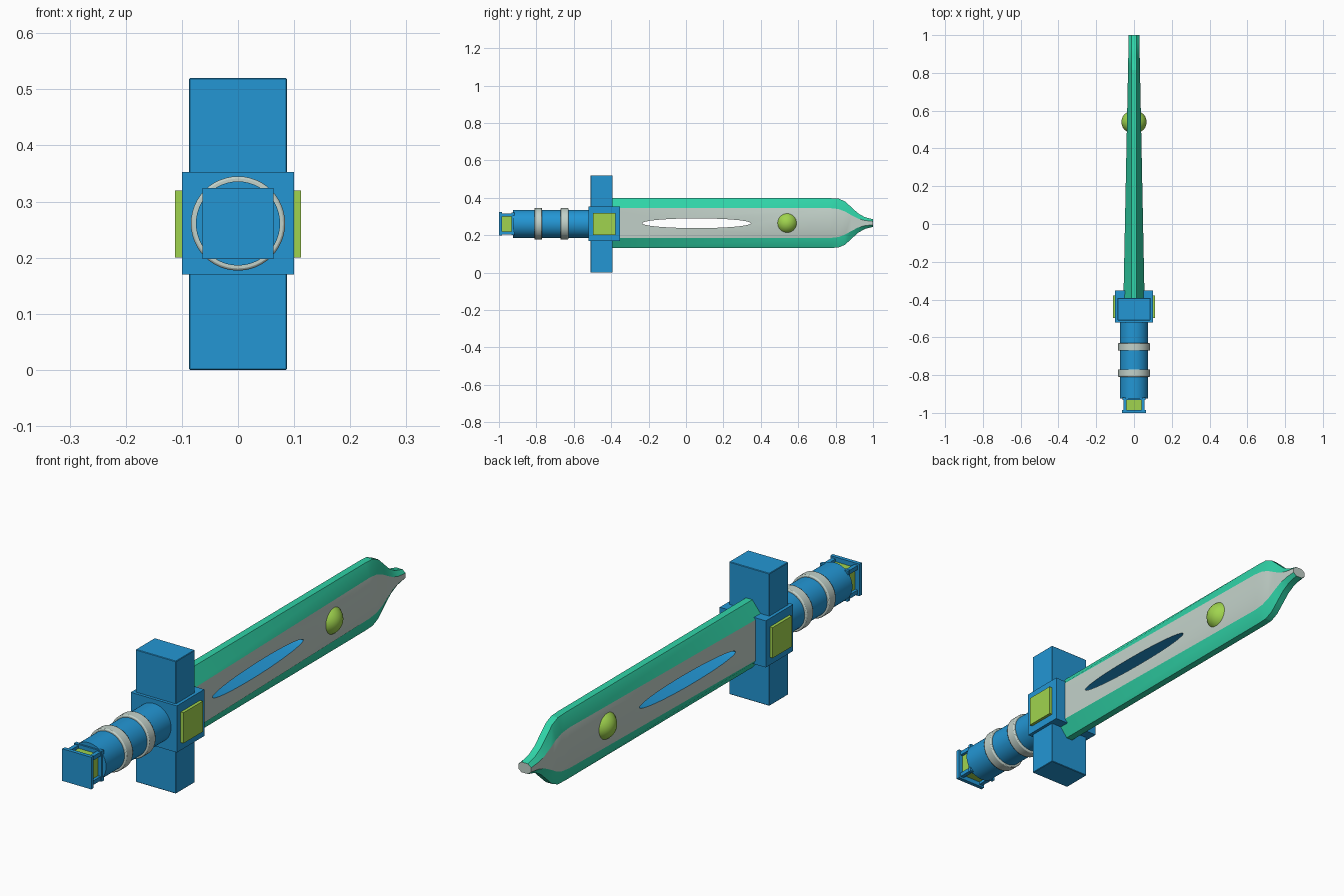
import bpy, bmesh, math

if "Cube" in bpy.data.objects:
    bpy.data.objects.remove(bpy.data.objects["Cube"])

ZC = 0.261  # height of the sword's long axis


def material(name, rgb):
    lin = [((c / 255 + 0.055) / 1.055) ** 2.4 for c in rgb]
    m = bpy.data.materials.new(name)
    m.diffuse_color = (*lin, 1)
    m.use_nodes = True
    m.node_tree.nodes["Principled BSDF"].inputs["Base Color"].default_value = m.diffuse_color
    return m


BLUE = material("blue", (35, 150, 212))
LIME = material("lime", (160, 212, 78))
GREY = material("pale grey", (194, 209, 201))
TEAL = material("teal", (48, 212, 168))


def finish(ob, name, mat, smooth=None):
    ob.name = name
    if mat:
        ob.data.materials.append(mat)
    if smooth:
        bpy.ops.object.shade_smooth_by_angle(angle=math.radians(smooth))
    return ob


def box(name, mat, x, y, z, bevel=0.0):
    """Box from (min, max) ranges; z is relative to the sword axis."""
    size = [b - a for a, b in (x, y, z)]
    mid = [(a + b) / 2 for a, b in (x, y, z)]
    bpy.ops.mesh.primitive_cube_add(size=1, location=(mid[0], mid[1], mid[2] + ZC))
    ob = bpy.context.object
    ob.scale = size
    bpy.ops.object.transform_apply(location=False, rotation=False, scale=True)
    if bevel:
        mod = ob.modifiers.new("bevel", 'BEVEL')
        mod.width, mod.segments = bevel, 1
    return finish(ob, name, mat)


def rod(name, mat, r, y0, y1, bevel=0.0):
    bpy.ops.mesh.primitive_cylinder_add(vertices=48, radius=r, depth=y1 - y0,
                                        location=(0, (y0 + y1) / 2, ZC),
                                        rotation=(math.pi / 2, 0, 0))
    ob = bpy.context.object
    if bevel:
        mod = ob.modifiers.new("bevel", 'BEVEL')
        mod.width, mod.segments = bevel, 2
    return finish(ob, name, mat, 35)


# Cross guard, centre block and side plates
box("cross_guard", BLUE, (-.0875, .0875), (-.51, -.392), (-.261, .259), .002)
box("guard_block", BLUE, (-.1, .1), (-.522, -.352), (-.091, .092))
for side, s in (("left", -1), ("right", 1)):
    box("guard_plate_" + side, LIME, sorted((s * .09, s * .112)), (-.498, -.378), (-.061, .059))

# Grip with two rings
rod("grip", BLUE, .075, -.925, -.5)
for i, y in enumerate((-.79, -.65)):
    rod(f"grip_ring_{i + 1}", GREY, .084, y - .021, y + .021, .004)

# Pommel: two square plates, four posts and a coloured core
box("pommel_core", LIME, (-.045, .045), (-.99, -.925), (-.045, .045))
box("pommel_end_plate", BLUE, (-.063, .063), (-1, -.985), (-.063, .063))
box("pommel_inner_plate", BLUE, (-.06, .06), (-.932, -.918), (-.06, .06))
for sx in (-1, 1):
    for sz in (-1, 1):
        box("pommel_post", BLUE, sorted((sx * .04, sx * .056)), (-.99, -.925),
            sorted((sz * .04, sz * .056)))

# Blade: eight-sided section lofted along y (y, edge half height, flat half height)
stations = [(-.45, .133, .08), (.77, .133, .08), (.815, .131, .075), (.85, .116, .062),
            (.885, .084, .042), (.92, .052, .024), (.955, .032, .014), (1, .02, .009)]
bm = bmesh.new()
rings = []
for y, ze, zg in stations:
    hx, ex = .055 - .02 * (y + .35), .014
    sec = [(hx, -zg), (hx, zg), (ex, ze), (-ex, ze), (-hx, zg), (-hx, -zg), (-ex, -ze), (ex, -ze)]
    rings.append([bm.verts.new((x, y, z + ZC + .004)) for x, z in sec])
for a, b in zip(rings, rings[1:]):
    for j in range(8):
        k = (j + 1) % 8
        f = bm.faces.new((a[j], a[k], b[k], b[j]))
        f.material_index = 0 if j in (0, 4) else 1
bm.faces.new(rings[0])
bm.faces.new(rings[-1])
bmesh.ops.recalc_face_normals(bm, faces=bm.faces)
mesh = bpy.data.meshes.new("blade")
bm.to_mesh(mesh)
bm.free()
blade = bpy.data.objects.new("blade", mesh)
bpy.context.collection.objects.link(blade)
for m in (GREY, TEAL, BLUE):
    mesh.materials.append(m)

# Long oval slot cut through the blade, with blue walls
bpy.ops.mesh.primitive_cylinder_add(vertices=64, radius=1, depth=.3, location=(0, .057, ZC + .003),
                                    rotation=(0, math.pi / 2, 0))
cutter = bpy.context.object
cutter.scale = (.026, .29, 1)
cutter.hide_render = True
for m in (GREY, TEAL, BLUE):
    cutter.data.materials.append(m)
for p in cutter.data.polygons:
    p.material_index = 2
bpy.ops.object.select_all(action='DESELECT')
bpy.context.view_layer.objects.active = blade
blade.select_set(True)
mod = blade.modifiers.new("slot", 'BOOLEAN')
mod.operation, mod.solver, mod.object = 'DIFFERENCE', 'EXACT', cutter
bpy.ops.object.modifier_apply(modifier="slot")
bpy.data.objects.remove(cutter)
bpy.ops.object.shade_smooth_by_angle(angle=math.radians(20))

# Round gem set through the blade
bpy.ops.mesh.primitive_uv_sphere_add(segments=40, ring_count=20, location=(0, .54, ZC + .004))
gem = bpy.context.object
gem.scale = (.067, .061, .061)
finish(gem, "blade_gem", LIME, 40)
